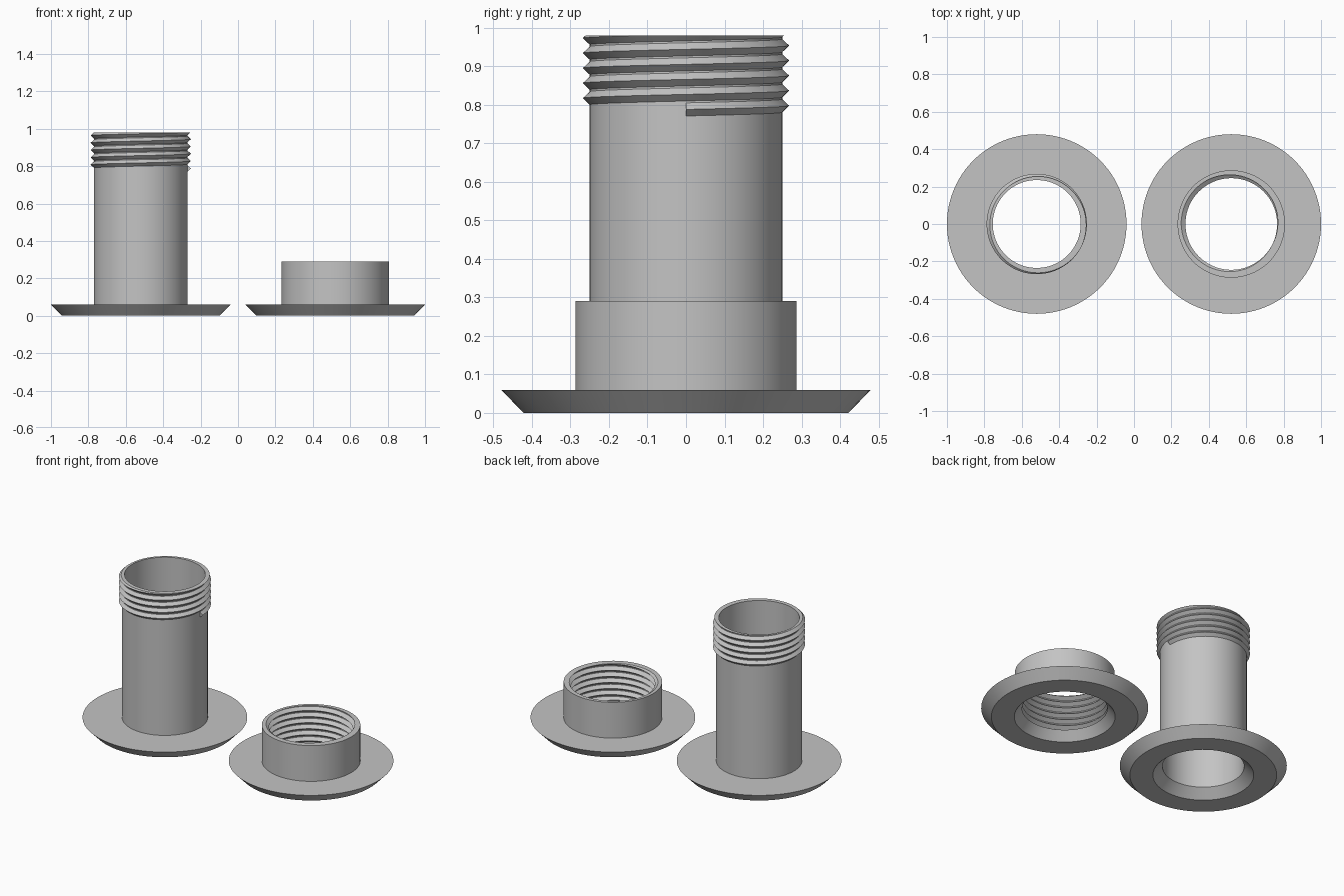
import bpy, bmesh, math
from mathutils import Matrix, Vector

if "Cube" in bpy.data.objects:
    bpy.data.objects.remove(bpy.data.objects["Cube"], do_unlink=True)

SEGMENTS = 96
PITCH = 0.039
OFFSET = 0.52   # distance of each axis from the centre

grey = bpy.data.materials.new("plain grey")
grey.use_nodes = True
grey.diffuse_color = (0.55, 0.55, 0.55, 1)
grey.node_tree.nodes["Principled BSDF"].inputs["Base Color"].default_value = (0.55, 0.55, 0.55, 1)


def finish(bm, name, x):
    bmesh.ops.recalc_face_normals(bm, faces=bm.faces)
    mesh = bpy.data.meshes.new(name)
    bm.to_mesh(mesh)
    bm.free()
    mesh.materials.append(grey)
    obj = bpy.data.objects.new(name, mesh)
    bpy.context.collection.objects.link(obj)
    obj.location.x = x
    bpy.ops.object.select_all(action='DESELECT')
    obj.select_set(True)
    bpy.context.view_layer.objects.active = obj
    bpy.ops.object.shade_smooth_by_angle(angle=math.radians(25))


def sweep(bm, profile, steps, rise, closed):
    """Sweep a closed (radius, z) profile around z, climbing by rise per turn."""
    rings = []
    for i in range(steps if closed else steps + 1):
        turn = i / SEGMENTS
        rot = Matrix.Rotation(math.tau * turn, 3, 'Z')
        rings.append([bm.verts.new(rot @ Vector((r, 0, z + rise * turn))) for r, z in profile])
    pairs = list(zip(rings, rings[1:]))
    if closed:
        pairs.append((rings[-1], rings[0]))
    else:
        bm.faces.new(rings[0])
        bm.faces.new(rings[-1])
    n = len(profile)
    for a, b in pairs:
        for j in range(n):
            k = (j + 1) % n
            bm.faces.new((a[j], b[j], b[k], a[k]))


def lathe(name, profile, x):
    bm = bmesh.new()
    sweep(bm, profile, SEGMENTS, 0, True)
    finish(bm, name, x)


def trim(bm, z, up):
    """Cut the mesh flat at height z and cap the cut."""
    cut = bmesh.ops.bisect_plane(bm, geom=bm.verts[:] + bm.edges[:] + bm.faces[:],
                                 plane_co=(0, 0, z), plane_no=(0, 0, up), clear_outer=True)
    edges = [e for e in cut["geom_cut"] if isinstance(e, bmesh.types.BMEdge)]
    bmesh.ops.triangle_fill(bm, edges=edges, use_beauty=True, normal=(0, 0, up))


def thread(name, root, tip, half, start, bottom, top, x):
    bm = bmesh.new()
    turns = math.ceil((top - start) / PITCH) + 1
    profile = [(root, start - half), (tip, start), (root, start + half)]
    sweep(bm, profile, turns * SEGMENTS, PITCH, False)
    trim(bm, top, 1)
    if bottom > start - half:
        trim(bm, bottom, -1)
    finish(bm, name, x)


# Bevelled flange section shared by both fittings, from bore to top face
flange = [(0.29, 0), (0.422, 0), (0.48, 0.06)]

# Long flanged tube with outside thread
lathe("flanged_tube", flange + [(0.25, 0.06), (0.25, 0.98), (0.235, 0.98), (0.235, 0.055)], -OFFSET)
thread("outer_thread", 0.249, 0.268, 0.018, 0.788, 0, 0.98, -OFFSET)

# Short flanged collar with inside thread
lathe("flanged_collar", flange + [(0.287, 0.06), (0.287, 0.29), (0.268, 0.29),
                                  (0.268, 0.055), (0.245, 0.055)], OFFSET)
thread("inner_thread", 0.27, 0.245, 0.018, 0.02, 0.055, 0.29, OFFSET)
